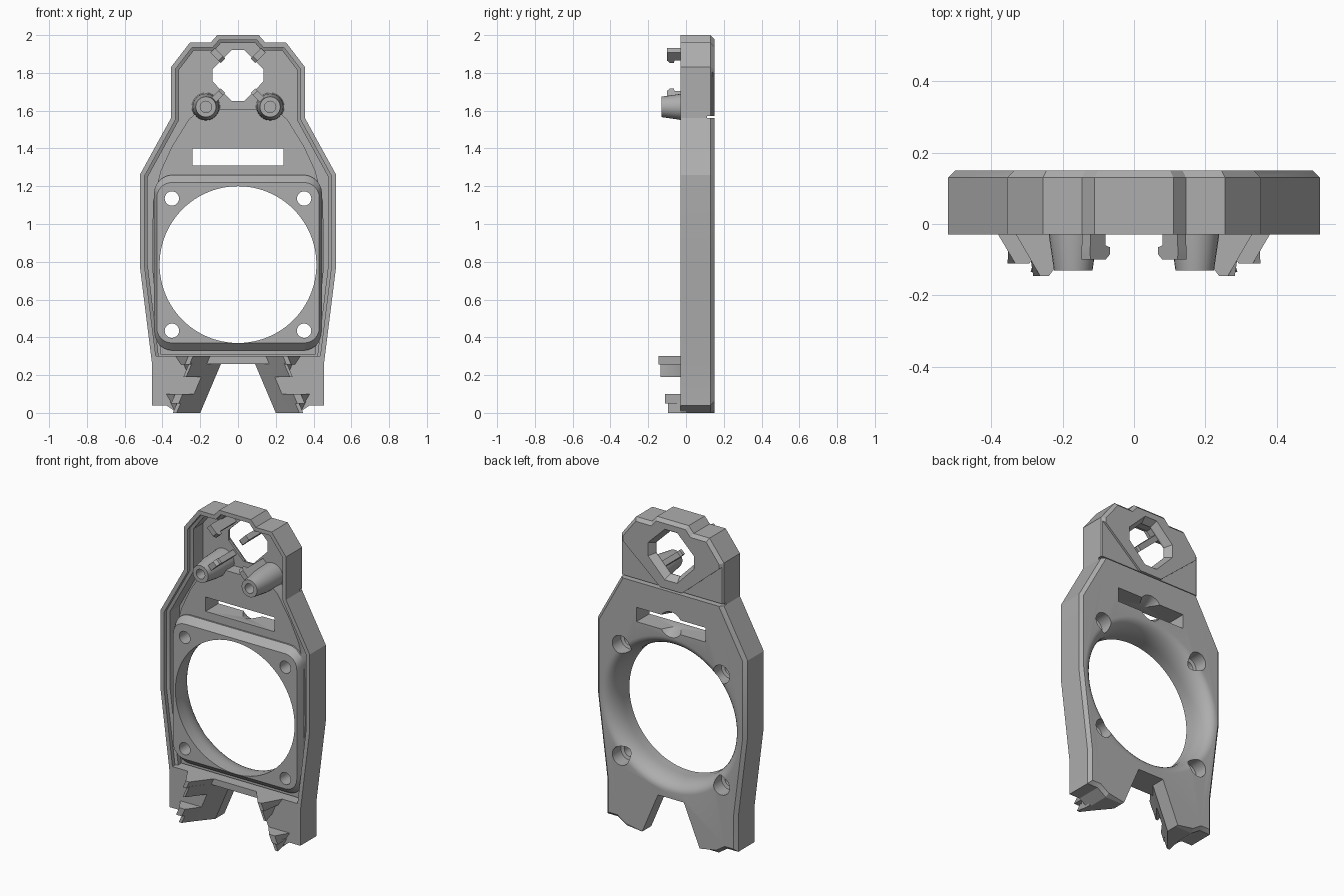
import bpy, bmesh, math
from mathutils import Vector

old = bpy.data.objects.get("Cube")
if old:
    bpy.data.objects.remove(old, do_unlink=True)

grey = bpy.data.materials.new("plain_grey")
grey.use_nodes = True
COLOUR = (0.42, 0.42, 0.42, 1)
grey.diffuse_color = COLOUR
for node in grey.node_tree.nodes:
    if node.type == 'BSDF_PRINCIPLED':
        node.inputs["Base Color"].default_value = COLOUR


def loft(name, rings):
    """Solid through (y, [(x, z), ...]) rings with equal point counts."""
    bm = bmesh.new()
    loops = [[bm.verts.new((x, y, z)) for x, z in pts] for y, pts in rings]
    n = len(loops[0])
    for a, b in zip(loops, loops[1:]):
        for i in range(n):
            j = (i + 1) % n
            bm.faces.new((a[i], a[j], b[j], b[i]))
    bm.faces.new(loops[0])
    bm.faces.new(loops[-1])
    bmesh.ops.recalc_face_normals(bm, faces=bm.faces)
    mesh = bpy.data.meshes.new(name)
    bm.to_mesh(mesh)
    bm.free()
    mesh.materials.append(grey)
    ob = bpy.data.objects.new(name, mesh)
    bpy.context.collection.objects.link(ob)
    return ob


def combine(target, tool, operation='DIFFERENCE'):
    mod = target.modifiers.new("join", 'BOOLEAN')
    mod.operation, mod.solver, mod.object = operation, 'EXACT', tool
    bpy.context.view_layer.objects.active = target
    bpy.ops.object.modifier_apply(modifier=mod.name)
    bpy.data.objects.remove(tool, do_unlink=True)


def mirrored(half):
    return half + [(-x, z) for x, z in reversed(half)]


def inset(pts, d):
    """Mitred inset of a clockwise outline."""
    out = []
    for i, p in enumerate(pts):
        a, b, c = Vector(pts[i - 1]), Vector(p), Vector(pts[(i + 1) % len(pts)])
        e, f = (b - a).normalized(), (c - b).normalized()
        m, k = Vector((e.y, -e.x)), Vector((f.y, -f.x))
        q = b + (m + k) * d / (1 + m.dot(k))
        out.append((q.x, q.y))
    return out


def circle(r, cx=0.0, cz=0.0, n=24):
    return [(cx + r * math.cos(math.tau * i / n), cz + r * math.sin(math.tau * i / n))
            for i in range(n)]


def rect(x0, x1, z0, z1):
    return [(x0, z0), (x1, z0), (x1, z1), (x0, z1)]


def rounded(hx, z0, z1, r):
    pts = []
    for k, (cx, cz) in enumerate(((hx - r, z1 - r), (r - hx, z1 - r),
                                  (r - hx, z0 + r), (hx - r, z0 + r))):
        for i in range(7):
            a = math.pi / 2 * (k + i / 6)
            pts.append((cx + r * math.cos(a), cz + r * math.sin(a)))
    return pts


# Body outline, with the inner leg faces leaning outward to the front
outer = [(.11, 2), (.145, 1.96), (.255, 1.96), (.355, 1.83), (.355, 1.56),
         (.52, 1.26), (.52, .78), (.455, .26), (.455, .04), (.38, .04), (.32, 0)]
notch = [(.2, 0), (.09, .26)]
outline = mirrored(outer + notch)


def shrunk(d, count):
    return inset(outline, d)[:count]


front = mirrored(outer + [(x + .075, z) for x, z in notch])
back = mirrored(shrunk(.02, len(outer)) + notch)
body = loft("body", [(-.03, front), (.06, outline), (.13, outline), (.15, back)])

# Stepped front cavity
lip = mirrored(shrunk(.025, 7) + [(.435, .3)])
wall = mirrored(shrunk(.042, 7) + [(.42, .3)])
combine(body, loft("cavity", [(-.06, lip), (-.005, lip), (.005, wall), (.1, wall)]))

# Raised middle floor, narrowing up to the screw posts
plate = mirrored([(.2, 1.605), (.26, 1.555), (.35, 1.41), (.41, 1.28),
                  (.45, 1.12), (.455, .78), (.41, .31)])
combine(body, loft("middle_floor", [(.02, plate), (.12, plate)]), 'UNION')

# Raised square mount around the round opening
pad = loft("mount_pad", [(.12, rounded(.445, .33, 1.26, .1)),
                         (.01, rounded(.445, .33, 1.26, .1)),
                         (-.03, rounded(.43, .37, 1.22, .08))])
combine(body, pad, 'UNION')

# Round opening flaring to the back
MID = .785
rings = [(-.1, circle(.415, 0, MID, 96))]
for i in range(9):
    a = math.pi / 2 * i / 8
    rings.append((.03 + .12 * math.sin(a), circle(.485 - .07 * math.cos(a), 0, MID, 96)))
rings.append((.2, circle(.485, 0, MID, 96)))
combine(body, loft("opening", rings))

# Counterbored screw holes at the four corners
for sx in (-1, 1):
    for sz in (-1, 1):
        c = (.35 * sx, MID + .35 * sz)
        combine(body, loft("screw_hole", [(-.1, circle(.038, *c)), (.06, circle(.038, *c)),
                                          (.065, circle(.058, *c)), (.2, circle(.058, *c))]))

# Slot with a sunk recess on the back
combine(body, loft("slot", [(-.1, rect(-.24, .24, 1.31, 1.4)), (.2, rect(-.24, .24, 1.31, 1.4))]))
combine(body, loft("slot_recess", [(.07, circle(.045, 0, 1.355)), (.16, circle(.085, 0, 1.355))]))

# Eight-sided window in the head
window = mirrored([(.033, 1.92), (.135, 1.82), (.135, 1.755), (.033, 1.65)])
combine(body, loft("window", [(-.1, window), (.11, window), (.16, inset(window, -.03))]))

# Neck groove and lowered corners on the back of the head
combine(body, loft("neck_groove", [(.11, rect(-.5, .5, 1.56, 1.573)), (.2, rect(-.5, .5, 1.56, 1.573))]))
for s in (-1, 1):
    tri = [(s * .4, 1.85), (s * .4, 1.567), (s * .07, 1.567)]
    combine(body, loft("head_corner", [(.137, tri), (.2, tri)]))


def bar(centre, angle, length, width):
    u = Vector((math.cos(angle), math.sin(angle)))
    v = Vector((-u.y, u.x))
    c = Vector(centre)
    return [tuple(c + u * a * length / 2 + v * b * width / 2)
            for a, b in ((-1, -1), (1, -1), (1, 1), (-1, 1))]


def line_x(z):
    """Inner leg edge at a given height."""
    return .2 - .11 * z / .26


def wedge(name, s, z0, z1, base_out, tip_y, tip_shift, tip_width):
    """Leg clip whose inner face continues the sloping leg face."""
    def ring(y, off, out0, out1):
        a, b = line_x(z0) + off, line_x(z1) + off
        return (y, [(s * x, z) for x, z in ((a, z0), (out0, z0), (out1, z1), (b, z1))])
    t0, t1 = line_x(z0) + tip_shift, line_x(z1) + tip_shift
    return loft(name, [ring(0, .05, base_out - .03, base_out),
                       ring(-.03, .075, base_out - .03, base_out),
                       ring(tip_y, tip_shift, t0 + tip_width, t1 + tip_width)])


parts = [body]
for s, side in ((1, "left"), (-1, "right")):
    # Tapered hollow screw post
    c = (.17 * s, 1.62)
    post = [(.11, .075), (-.02, .07), (-.13, .054), (-.13, .03), (.02, .03)]
    parts.append(loft(side + "_post", [(y, circle(r, *c)) for y, r in post]))
    # Snap prongs around the window
    for label, z, t in (("upper", 1.898, 1), ("lower", 1.672, -1)):
        a = math.atan2(t, s)
        base = bar((.113 * s, z), a, .06, .034)
        hook = bar((.107 * s, z - .006 * t), a, .078, .034)
        parts.append(loft(f"{side}_{label}_prong",
                          [(.11, base), (-.06, base), (-.065, hook), (-.085, hook), (-.1, base)]))
    # Leg clips, each with a small catch
    parts.append(wedge(side + "_upper_clip", s, .19, .265, .29, -.135, .155, .015))
    parts.append(wedge(side + "_upper_catch", s, .255, .3, .33, -.145, .165, .025))
    parts.append(wedge(side + "_lower_clip", s, 0, .06, .36, -.095, .125, .02))
    parts.append(wedge(side + "_lower_catch", s, .05, .1, .38, -.11, .135, .04))

for ob in parts:
    bpy.ops.object.select_all(action='DESELECT')
    ob.select_set(True)
    bpy.context.view_layer.objects.active = ob
    bpy.ops.object.shade_smooth_by_angle(angle=math.radians(25))
